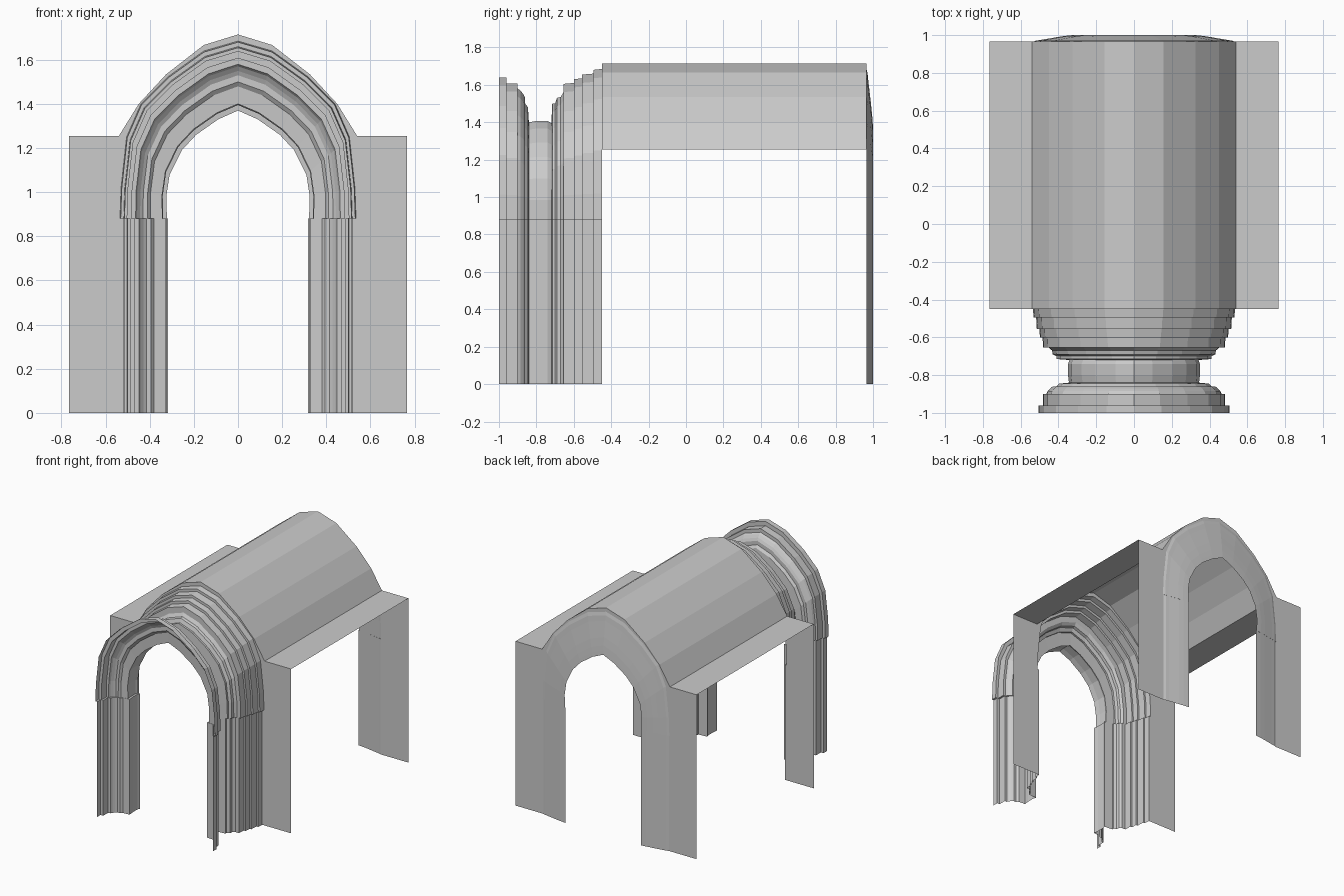
import bpy

if "Cube" in bpy.data.objects:
    bpy.data.objects.remove(bpy.data.objects["Cube"])

# Half outlines (x, z) of the pointed arch, from springing to apex
INNER = [(.322, .88), (.325, .98), (.31, 1.08), (.255, 1.19), (.19, 1.26), (.09, 1.33), (0, 1.37)]
OUTER = [(.535, .88), (.53, 1.02), (.505, 1.25), (.44, 1.40), (.315, 1.525), (.155, 1.64), (0, 1.685)]
VAULT = [(.765, 1.255), (.54, 1.255), (.45, 1.40), (.325, 1.535), (.155, 1.667), (0, 1.715)]
FRONT_Y, BACK_Y = -.45, .965

# Moulding profiles (y, height of apex)
FRONT_PROFILE = [
    (-1, 1.64), (-.96, 1.64), (-.96, 1.607), (-.90, 1.607), (-.90, 1.58), (-.885, 1.57),
    (-.87, 1.55), (-.86, 1.53), (-.86, 1.50), (-.845, 1.48), (-.84, 1.40), (-.80, 1.407),
    (-.74, 1.407), (-.72, 1.395), (-.715, 1.50), (-.70, 1.50), (-.69, 1.53), (-.67, 1.535),
    (-.655, 1.56), (-.655, 1.605), (-.60, 1.61), (-.60, 1.63), (-.555, 1.635), (-.555, 1.655),
    (-.495, 1.66), (-.495, 1.68), (FRONT_Y, 1.685)]
BACK_PROFILE = [(BACK_Y, 1.685), (.971, 1.66), (.975, 1.62), (.982, 1.56),
                (.989, 1.50), (.995, 1.44), (.998, 1.40), (1, 1.37)]


def grid(name, rows):
    """Skin rows of points into a surface and mirror it across x = 0."""
    n = len(rows[0])
    faces = [(i * n + j, i * n + j + 1, (i + 1) * n + j + 1, (i + 1) * n + j)
             for i in range(len(rows) - 1) for j in range(n - 1)]
    mesh = bpy.data.meshes.new(name)
    mesh.from_pydata([p for r in rows for p in r], [], faces)
    mesh.validate()
    ob = bpy.data.objects.new(name, mesh)
    bpy.context.collection.objects.link(ob)
    ob.modifiers.new("Mirror", 'MIRROR').use_clip = True
    return ob


def arch_path(apex):
    t = (apex - 1.37) / .315
    return [(a + (c - a) * t, b + (d - b) * t) for (a, b), (c, d) in zip(INNER, OUTER)]


def portal(prefix, profile, inset):
    """Stepped arch mouldings standing on slightly inset jambs."""
    arch, jamb = [], []
    for y, apex in profile:
        path = arch_path(apex)
        x = max(path[0][0] - inset, .318)
        arch.append([(x, y, .88)] + [(px, y, pz) for px, pz in path])
        jamb.append([(x, y, 0), (x, y, .88)])
    grid(prefix + "_archivolts", arch)
    grid(prefix + "_jambs", jamb)


def wall(name, y, inset):
    """Flat wall around the outermost moulding."""
    inner = [(.535 - inset, 0), (.535 - inset, .88)] + OUTER[:3] + OUTER[2:]
    outer = [(.765, 0), (.765, .88), (.765, .88), (.765, 1.02)] + VAULT
    grid(name, [[(x, y, z) for x, z in inner], [(x, y, z) for x, z in outer]])


# Deep front portal and shallow rear one
portal("front", FRONT_PROFILE, .015)
portal("back", BACK_PROFILE, .005)

# End walls
wall("front_wall", FRONT_Y, .015)
wall("back_wall", BACK_Y, .005)

# Faceted vault with flat side ledges
grid("vault_roof", [[(x, y, z) for x, z in VAULT] for y in (FRONT_Y, BACK_Y)])
